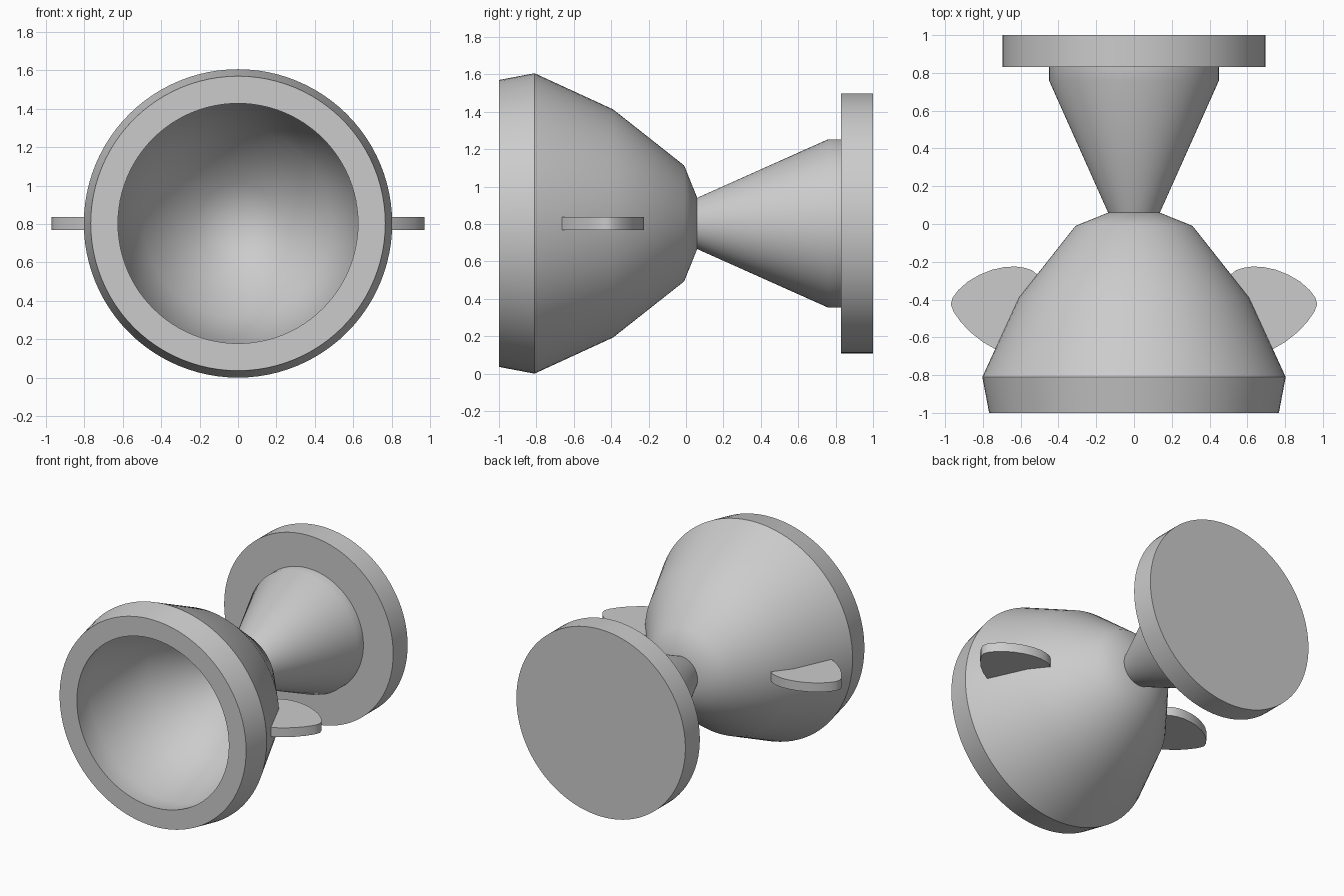
import bpy, bmesh, math

if "Cube" in bpy.data.objects:
    bpy.data.objects.remove(bpy.data.objects["Cube"])

AXIS_Z = 0.803
SEGMENTS = 96


def finish(name, bm, angle=20):
    bmesh.ops.recalc_face_normals(bm, faces=bm.faces)
    mesh = bpy.data.meshes.new(name)
    bm.to_mesh(mesh)
    bm.free()
    obj = bpy.data.objects.new(name, mesh)
    bpy.context.collection.objects.link(obj)
    bpy.ops.object.select_all(action='DESELECT')
    obj.select_set(True)
    bpy.context.view_layer.objects.active = obj
    bpy.ops.object.shade_smooth_by_angle(angle=math.radians(angle))
    return obj


def lathe(name, profile, angle=20):
    """Spin (radius, y) points around the horizontal y axis."""
    bm = bmesh.new()
    verts = [bm.verts.new((r, y, AXIS_Z)) for r, y in profile]
    edges = [bm.edges.new(pair) for pair in zip(verts, verts[1:])]
    bmesh.ops.spin(bm, geom=verts + edges, cent=(0, 0, AXIS_Z), axis=(0, 1, 0),
                   angle=math.tau, steps=SEGMENTS, use_merge=True)
    bmesh.ops.remove_doubles(bm, verts=bm.verts, dist=1e-5)
    return finish(name, bm, angle)


# Hollow bell: outside wall, rim, then inside wall
lathe("bell_housing", [
    (0, 0.06), (0.137, 0.06), (0.31, -0.01), (0.61, -0.39), (0.803, -0.81),
    (0.767, -1.0), (0.625, -1.0), (0.65, -0.81), (0.49, -0.37),
    (0.21, -0.08), (0, 0.0)], 30)

# Flared neck joining the bell to the base
lathe("cone_neck", [(0, 0.04), (0.137, 0.06), (0.45, 0.76), (0.45, 0.85), (0, 0.85)], 30)

# Round mounting plate
lathe("mounting_plate", [(0, 0.83), (0.695, 0.83), (0.695, 1.0), (0, 1.0)])

# Curved outline of the side wing, seen from the top
outline = [(0.68, -0.61), (0.73, -0.665), (0.80, -0.625), (0.87, -0.57), (0.92, -0.515),
           (0.955, -0.465), (0.97, -0.425), (0.96, -0.39), (0.93, -0.35),
           (0.88, -0.305), (0.82, -0.27), (0.75, -0.242), (0.69, -0.229),
           (0.63, -0.225), (0.58, -0.232), (0.54, -0.245), (0.515, -0.265), (0.46, -0.30)]

# A flat wing on each side of the bell
for side, label in ((1, "right"), (-1, "left")):
    bm = bmesh.new()
    face = bm.faces.new([bm.verts.new((side * x, y, AXIS_Z - 0.034)) for x, y in outline])
    top = bmesh.ops.extrude_face_region(bm, geom=[face])["geom"]
    bmesh.ops.translate(bm, vec=(0, 0, 0.068),
                        verts=[v for v in top if isinstance(v, bmesh.types.BMVert)])
    if not any(f.normal.z < 0 and f.calc_center_median().z < AXIS_Z - 0.03 for f in bm.faces):
        bm.normal_update()
    finish(label + "_wing", bm, 40)
